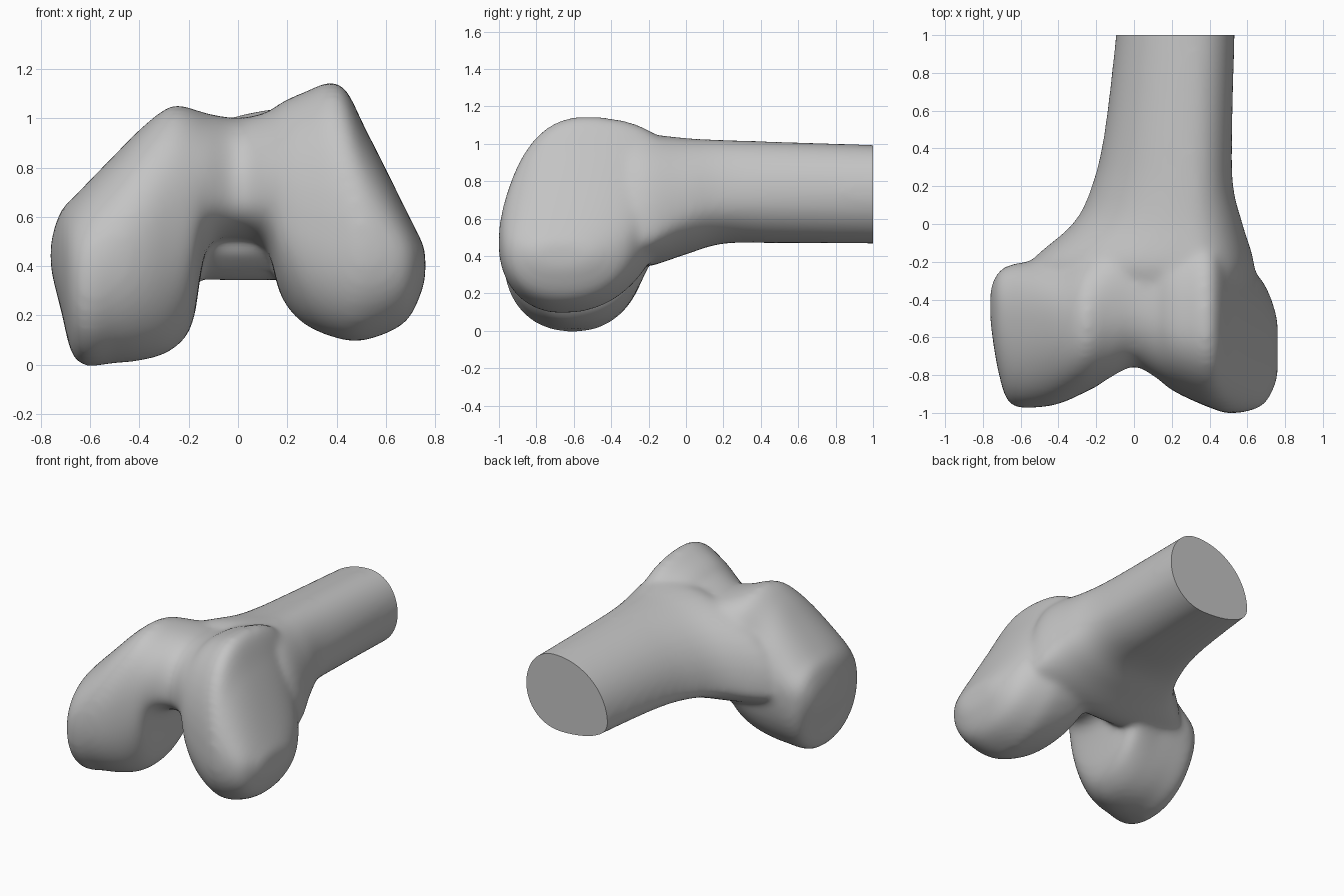
import bpy, bmesh, math

if "Cube" in bpy.data.objects:
    bpy.data.objects.remove(bpy.data.objects["Cube"], do_unlink=True)

QUARTER_STEPS = 10
SUBSTEPS = 6


def catmull(p0, p1, p2, p3, t):
    """Smooth in-between of two stations, component by component."""
    return [0.5 * (2 * b + (c - a) * t + (2 * a - 5 * b + 4 * c - d) * t * t
                   + (3 * b - a - 3 * c + d) * t ** 3)
            for a, b, c, d in zip(p0, p1, p2, p3)]


def refine(stations):
    rows = []
    last = len(stations) - 1
    for i in range(last):
        around = [stations[min(max(i + k, 0), last)] for k in (-1, 0, 1, 2)]
        rows += [catmull(*around, s / SUBSTEPS) for s in range(SUBSTEPS)]
    return rows + [stations[last]]


def section(roundness, near, top, far, bottom):
    """Closed outline of four rounded quarters through four extreme points."""
    points = []
    quarters = ((near, top, False), (far, top, True),
                (far, bottom, False), (near, bottom, True))
    for side, peak, flip in quarters:
        for step in range(QUARTER_STEPS):
            angle = math.pi / 2 * step / QUARTER_STEPS
            a = math.cos(angle) ** (2 / roundness)
            b = math.sin(angle) ** (2 / roundness)
            if flip:
                a, b = b, a
            points.append((peak[0] + (side[0] - peak[0]) * a,
                           side[1] + (peak[1] - side[1]) * b))
    return points


def loft(bm, stations, roundness, place):
    """Skin sections together; each row is position, near, top, far, bottom."""
    rings = []
    for row in refine(stations):
        corners = [row[k:k + 2] for k in range(1, len(row), 2)]
        rings.append([bm.verts.new(place(row[0], u, v))
                      for u, v in section(roundness, *corners)])
    for first, second in zip(rings, rings[1:]):
        count = len(first)
        for i in range(count):
            j = (i + 1) % count
            bm.faces.new((first[i], first[j], second[j], second[i]))
    bm.faces.new(rings[0])
    bm.faces.new(list(reversed(rings[-1])))


# Condyles and groove: x, then (y, z) of the front, top, back and bottom
condyles = [
    (-.755, -.52, .44, -.42, .5, -.34, .45, -.42, .39),
    (-.715, -.77, .42, -.45, .62, -.26, .48, -.48, .23),
    (-.65, -.95, .36, -.5, .69, -.22, .48, -.6, .015),
    (-.5, -.965, .43, -.5, .845, -.2, .53, -.59, .012),
    (-.38, -.94, .48, -.52, .965, -.19, .56, -.59, .025),
    (-.27, -.89, .54, -.52, 1.045, -.15, .68, -.58, .065),
    (-.19, -.85, .6, -.5, 1.035, -.12, .76, -.53, .17),
    (-.13, -.81, .68, -.46, 1.015, -.1, .82, -.43, .47),
    (0, -.75, .68, -.42, .995, -.08, .84, -.43, .52),
    (.12, -.81, .68, -.47, 1.02, -.08, .86, -.43, .47),
    (.18, -.86, .58, -.51, 1.06, -.08, .88, -.5, .28),
    (.27, -.91, .52, -.54, 1.1, -.08, .88, -.6, .17),
    (.41, -.97, .48, -.55, 1.135, -.08, .87, -.66, .11),
    (.52, -.998, .47, -.55, .94, -.15, .72, -.66, .105),
    (.68, -.955, .43, -.6, .62, -.31, .46, -.66, .18),
    (.755, -.82, .42, -.68, .47, -.5, .4, -.68, .34),
]

# Shaft flaring into the joint: y, then (x, z) of the sides, top and bottom
shaft = [
    (1.1, -.08, .61, .32, .985, .53, .74, .27, .472),
    (.5, -.15, .59, .3, 1.005, .515, .73, .24, .475),
    (.2, -.22, .55, .3, 1.015, .52, .7, .2, .472),
    (0, -.32, .52, .3, 1.025, .57, .63, .14, .415),
    (-.2, -.54, .48, .33, 1.045, .63, .5, .05, .35),
    (-.3, -.5, .5, .35, 1.03, .61, .5, 0, .36),
    (-.42, -.35, .6, .32, .98, .5, .6, 0, .46),
]

bm = bmesh.new()
loft(bm, condyles, 2.2, lambda x, y, z: (x, y, z))
loft(bm, shaft, 2.05, lambda y, x, z: (x, y, z))
bmesh.ops.recalc_face_normals(bm, faces=bm.faces[:])
mesh = bpy.data.meshes.new("thigh_bone")
bm.to_mesh(mesh)
bm.free()
bone = bpy.data.objects.new("thigh_bone", mesh)
bpy.context.collection.objects.link(bone)
bpy.context.view_layer.objects.active = bone
bone.select_set(True)

# Fuse the lofts into one skin, soften the joins and make up the lost thickness
fuse = bone.modifiers.new("fuse", 'REMESH')
fuse.mode = 'VOXEL'
fuse.voxel_size = 0.018
soften = bone.modifiers.new("soften", 'SMOOTH')
soften.factor = 0.5
soften.iterations = 25
thicken = bone.modifiers.new("thicken", 'DISPLACE')
thicken.mid_level = 0
thicken.strength = 0.006
for name in ("fuse", "soften", "thicken"):
    bpy.ops.object.modifier_apply(modifier=name)

# Saw the shaft off flat
bm = bmesh.new()
bm.from_mesh(bone.data)
cut = bmesh.ops.bisect_plane(bm, geom=bm.verts[:] + bm.edges[:] + bm.faces[:],
                             plane_co=(0, 1, 0), plane_no=(0, 1, 0), clear_outer=True)
rim = [e for e in cut["geom_cut"] if isinstance(e, bmesh.types.BMEdge)]
bmesh.ops.holes_fill(bm, edges=rim, sides=0)
bmesh.ops.recalc_face_normals(bm, faces=bm.faces[:])
bm.to_mesh(bone.data)
bm.free()

# Plain grey finish
grey = bpy.data.materials.new("bone_grey")
grey.use_nodes = True
colour = (.55, .55, .55, 1)
grey.diffuse_color = colour
grey.node_tree.nodes["Principled BSDF"].inputs["Base Color"].default_value = colour
bone.data.materials.clear()
bone.data.materials.append(grey)
bpy.ops.object.shade_smooth_by_angle(angle=math.radians(50))
